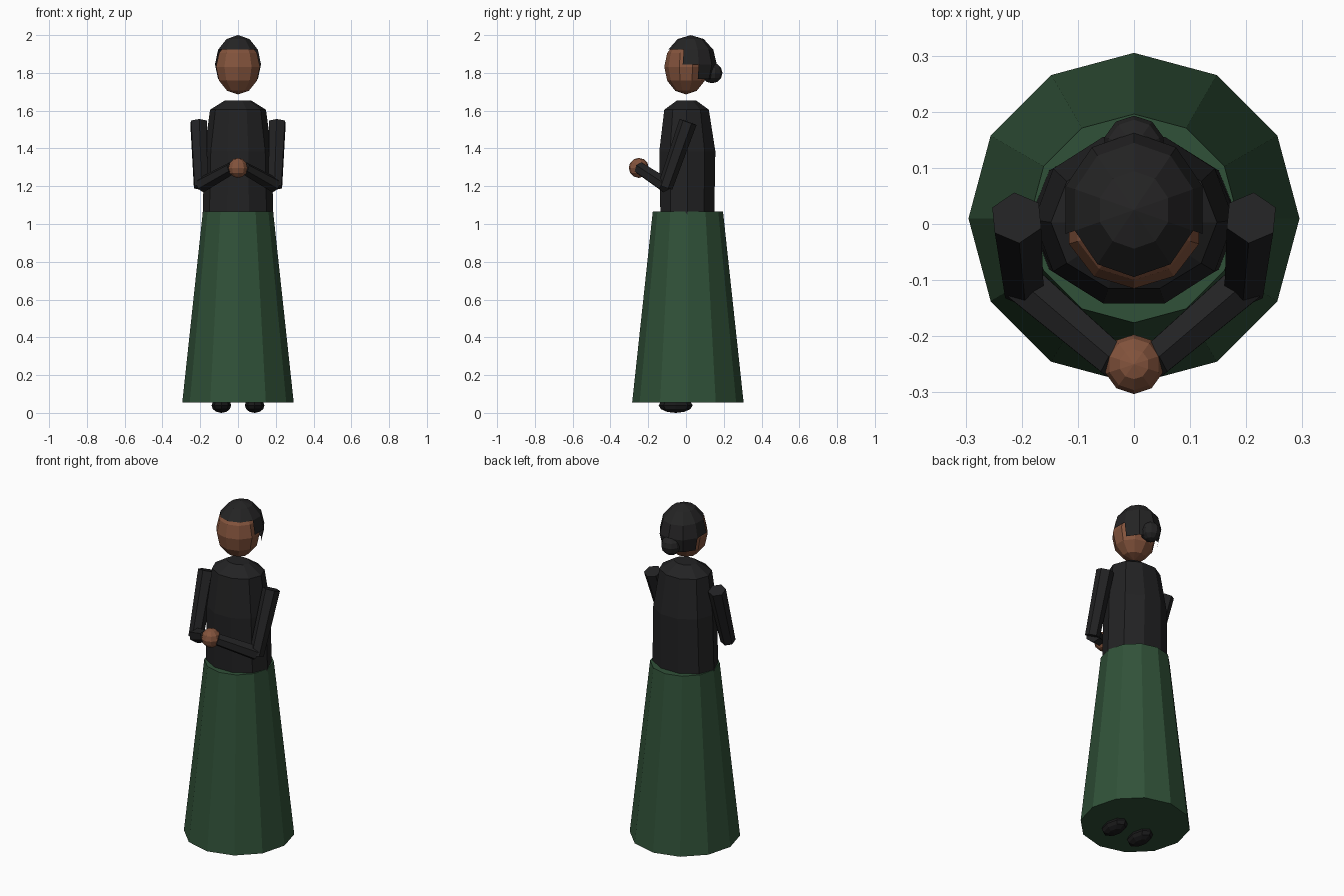
import bpy, bmesh, math
from mathutils import Vector, Matrix

if "Cube" in bpy.data.objects:
    bpy.data.objects.remove(bpy.data.objects["Cube"])


def material(name, rgb):
    m = bpy.data.materials.new(name)
    m.diffuse_color = (*rgb, 1)
    m.use_nodes = True
    m.node_tree.nodes["Principled BSDF"].inputs["Base Color"].default_value = m.diffuse_color
    return m


GREEN = material("skirt_green", (0.030, 0.083, 0.040))
BLACK = material("bodice_black", (0.0160, 0.0160, 0.0170))
HAIR = material("hair_black", (0.0180, 0.0175, 0.0180))
SKIN = material("skin_brown", (0.230, 0.088, 0.046))
SHOE = material("shoe_black", (0.0100, 0.0100, 0.0105))


def finish(name, bm, mat):
    bmesh.ops.recalc_face_normals(bm, faces=bm.faces)
    me = bpy.data.meshes.new(name)
    bm.to_mesh(me)
    bm.free()
    me.materials.append(mat)
    ob = bpy.data.objects.new(name, me)
    bpy.context.collection.objects.link(ob)
    return ob


def loft(rings, n, turn=0.0):
    """Capped stack of n-sided ellipses, each ring (z, rx, ry, cx, cy)."""
    bm = bmesh.new()
    loops = []
    for z, rx, ry, cx, cy in rings:
        if rx < 1e-4:
            loops.append([bm.verts.new((cx, cy, z))] * n)
            continue
        angles = [turn + math.tau * i / n for i in range(n)]
        loops.append([bm.verts.new((cx + rx * math.cos(a), cy + ry * math.sin(a), z))
                      for a in angles])
    for lo, hi in zip(loops, loops[1:]):
        for i in range(n):
            j = (i + 1) % n
            quad = dict.fromkeys((lo[i], lo[j], hi[j], hi[i]))
            bm.faces.new(list(quad))
    for end in (loops[0], loops[-1]):
        if end[0] is not end[1]:
            bm.faces.new(end)
    return bm


def ellipsoid(centre, radii, n=10, rows=6):
    cx, cy, cz = centre
    rx, ry, rz = radii
    rings = []
    for k in range(rows + 1):
        t = math.pi * k / rows
        s = math.sin(t)
        rings.append((cz - rz * math.cos(t), rx * s, ry * s, cx, cy))
    return loft(rings, n, math.pi / 2)


def limb(name, a, b, r1, r2, mat):
    a, b = Vector(a), Vector(b)
    d = b - a
    mx = Matrix.Translation((a + b) / 2) @ d.to_track_quat('Z', 'Y').to_matrix().to_4x4()
    bm = bmesh.new()
    bmesh.ops.create_cone(bm, cap_ends=True, segments=6, radius1=r1, radius2=r2,
                          depth=d.length, matrix=mx)
    return finish(name, bm, mat)


# Skirt and bodice
finish("skirt", loft([(0.055, 0.295, 0.295, 0, 0.01),
                      (1.065, 0.186, 0.186, 0, 0.01)], 12), GREEN)
finish("bodice", loft([(1.05, 0.187, 0.150, 0, 0.007),
                       (1.385, 0.178, 0.156, 0, 0.007),
                       (1.605, 0.148, 0.124, 0, 0.003),
                       (1.655, 0.068, 0.052, 0, 0.003)], 10), BLACK)

# Head
finish("head", ellipsoid((0, 0, 1.832), (0.122, 0.115, 0.146)), SKIN)

# Hair: shell stepped down from the forehead to the nape
HC = Vector((0, 0.025, 1.845))
bm = ellipsoid(HC, (0.128, 0.138, 0.155))
drop = []
for f in bm.faces:
    c = f.calc_center_median() - HC
    angle = math.degrees(math.atan2(c.y, abs(c.x)))
    if c.z > 0.07:
        continue
    limit = -20 if c.z > 0 else 20
    if c.z < -0.08 or angle < limit:
        drop.append(f)
bmesh.ops.delete(bm, geom=drop, context='FACES')
finish("hair", bm, HAIR)
finish("hair_bun", ellipsoid((0, 0.138, 1.80), (0.055, 0.055, 0.055)), HAIR)

# Arms and shoes on both sides
for side, s in (("left", 1), ("right", -1)):
    limb(side + "_upper_arm", (s * 0.209, 0.011, 1.54), (s * 0.197, -0.11, 1.195),
         0.048, 0.040, BLACK)
    limb(side + "_forearm", (s * 0.195, -0.108, 1.205), (s * 0.035, -0.245, 1.295),
         0.041, 0.034, BLACK)
    finish(side + "_shoe", ellipsoid((s * 0.088, -0.055, 0.04), (0.052, 0.09, 0.04), 8, 6), SHOE)

# Clasped hands
finish("clasped_hands", ellipsoid((0, -0.25, 1.297), (0.053, 0.053, 0.053)), SKIN)
